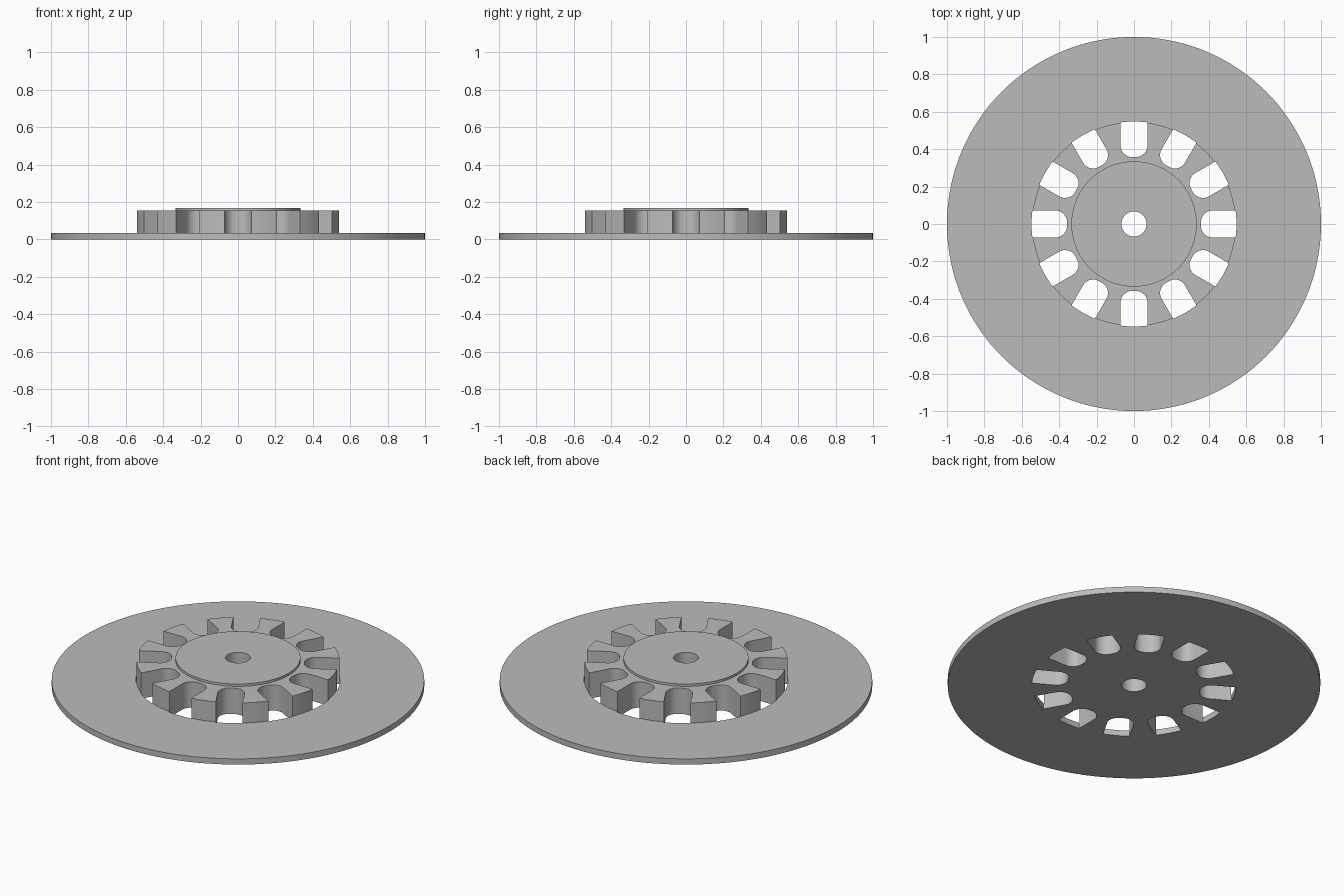
import bpy, bmesh
from math import sin, cos, pi, asin, radians
from mathutils import Matrix

cube = bpy.data.objects.get("Cube")
if cube:
    bpy.data.objects.remove(cube, do_unlink=True)

SEGMENTS = 144
SLOTS = 12
HUB_R, SLOT_R = 0.545, 0.548
SLOT_HALF, SLOT_INNER, CORNER = 0.072, 0.358, 0.062

grey = bpy.data.materials.new("plain grey")
grey.use_nodes = True
grey.diffuse_color = (0.5, 0.5, 0.5, 1)
grey.node_tree.nodes["Principled BSDF"].inputs["Base Color"].default_value = (0.5, 0.5, 0.5, 1)


def make_object(name, bm):
    bmesh.ops.recalc_face_normals(bm, faces=bm.faces)
    mesh = bpy.data.meshes.new(name)
    bm.to_mesh(mesh)
    bm.free()
    mesh.materials.append(grey)
    obj = bpy.data.objects.new(name, mesh)
    bpy.context.collection.objects.link(obj)
    return obj


def lathe(name, profile):
    """Revolve a closed (radius, height) profile around z."""
    bm = bmesh.new()
    rings = [[bm.verts.new((r * cos(2 * pi * i / SEGMENTS), r * sin(2 * pi * i / SEGMENTS), z))
              for r, z in profile] for i in range(SEGMENTS)]
    n = len(profile)
    for i in range(SEGMENTS):
        a, b = rings[i], rings[(i + 1) % SEGMENTS]
        for j in range(n):
            k = (j + 1) % n
            bm.faces.new((a[j], b[j], b[k], a[k]))
    return make_object(name, bm)


def slot_outline():
    """Radial slot along +x: rounded inner end, arc at the outer end."""
    points = []
    spread = asin(SLOT_HALF / SLOT_R)
    for i in range(7):
        a = spread * (i / 3 - 1)
        points.append((SLOT_R * cos(a), SLOT_R * sin(a)))
    cx, cy = SLOT_INNER + CORNER, SLOT_HALF - CORNER
    for start, side in ((90, 1), (180, -1)):
        for i in range(9):
            a = radians(start + 90 * i / 8)
            points.append((cx + CORNER * cos(a), side * cy + CORNER * sin(a)))
    return points


# Flange, hub, raised boss and centre bore in one turned body
wheel = lathe("slotted_wheel", [(0.067, 0), (1, 0), (1, 0.034), (HUB_R, 0.034),
                                (HUB_R, 0.153), (0.335, 0.153), (0.335, 0.167), (0.067, 0.167)])

# Ring of slot cutters
bm = bmesh.new()
for s in range(SLOTS):
    turn = Matrix.Rotation(2 * pi * s / SLOTS, 4, 'Z')
    verts = [bm.verts.new((x, y, -0.1)) for x, y in slot_outline()]
    face = bm.faces.new(verts)
    top = bmesh.ops.extrude_face_region(bm, geom=[face])["geom"]
    raised = [v for v in top if isinstance(v, bmesh.types.BMVert)]
    bmesh.ops.translate(bm, verts=raised, vec=(0, 0, 0.4))
    bmesh.ops.transform(bm, matrix=turn, verts=verts + raised)
cutter = make_object("slot_cutter", bm)
cutter.hide_render = True

# Cut the slots through the hub
cut = wheel.modifiers.new("slots", 'BOOLEAN')
cut.operation = 'DIFFERENCE'
cut.solver = 'EXACT'
cut.object = cutter
bpy.ops.object.select_all(action='DESELECT')
wheel.select_set(True)
bpy.context.view_layer.objects.active = wheel
bpy.ops.object.modifier_apply(modifier=cut.name)
bpy.data.objects.remove(cutter, do_unlink=True)

bpy.ops.object.shade_smooth_by_angle(angle=radians(30))
